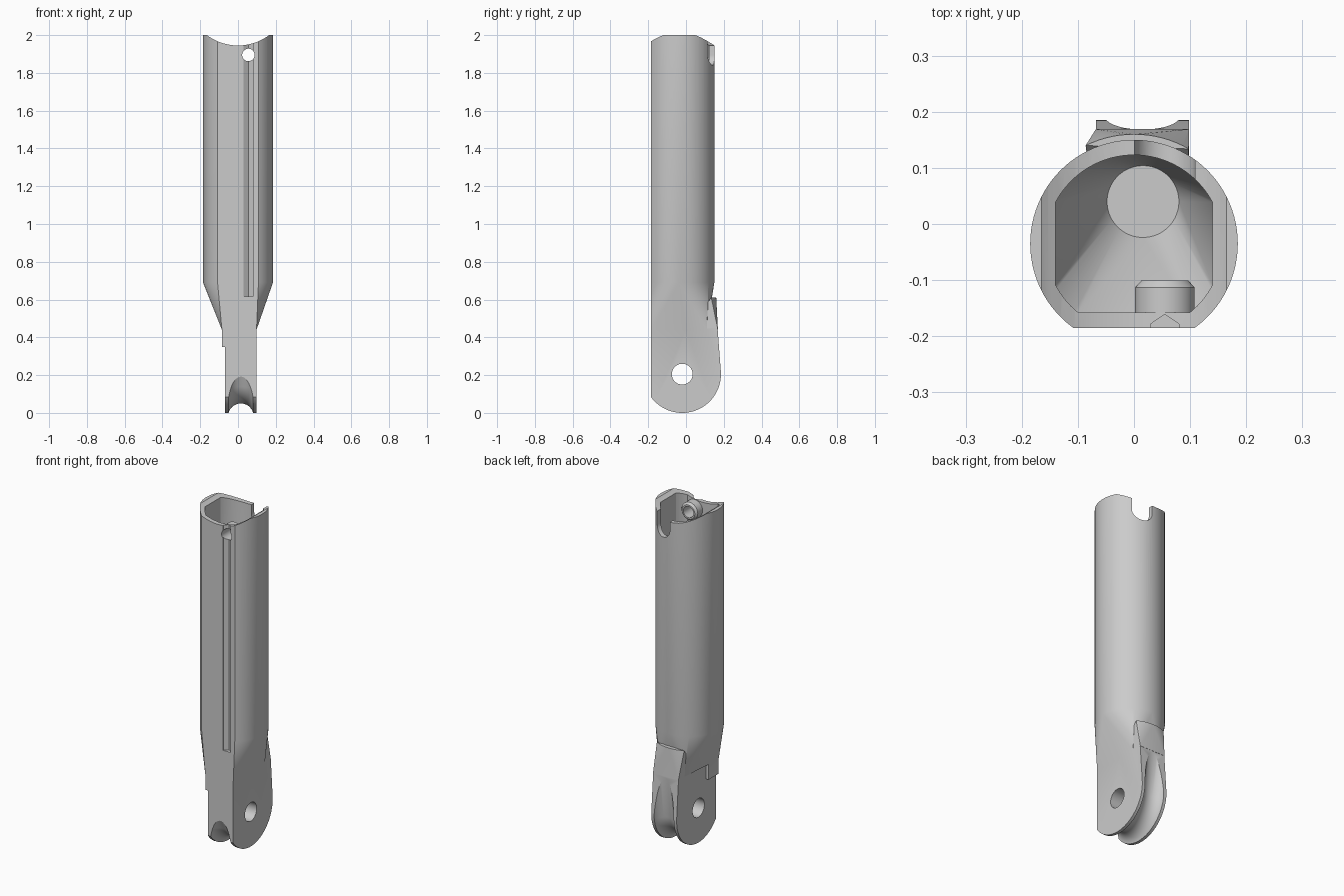
import bpy, bmesh
from math import sin, cos, radians, sqrt, pi
from mathutils import Vector

cube = bpy.data.objects.get("Cube")
if cube:
    bpy.data.objects.remove(cube, do_unlink=True)

CY = -0.035               # tube axis
LUG_Y, LUG_Z = -0.02, 0.205   # hinge axis
LUG_X0, LUG_X1 = -0.068, 0.098
BOSS_X, BOSS_Z = 0.055, 1.895
FRONT = -0.185

grey = bpy.data.materials.new("light grey")
grey.use_nodes = True
grey.diffuse_color = (0.6, 0.6, 0.6, 1)
grey.node_tree.nodes["Principled BSDF"].inputs["Base Color"].default_value = (0.6, 0.6, 0.6, 1)


def finish(name, bm):
    bmesh.ops.recalc_face_normals(bm, faces=bm.faces)
    mesh = bpy.data.meshes.new(name)
    bm.to_mesh(mesh)
    bm.free()
    mesh.materials.append(grey)
    ob = bpy.data.objects.new(name, mesh)
    bpy.context.collection.objects.link(ob)
    return ob


def hull(name, points):
    """Convex solid around the points."""
    bm = bmesh.new()
    for p in points:
        bm.verts.new(p)
    bmesh.ops.convex_hull(bm, input=bm.verts[:])
    bmesh.ops.delete(bm, geom=[v for v in bm.verts if not v.link_faces], context='VERTS')
    bmesh.ops.dissolve_limit(bm, angle_limit=0.002, verts=bm.verts[:], edges=bm.edges[:])
    return finish(name, bm)


def ring(r, n=96):
    return [(r * cos(2 * pi * i / n), r * sin(2 * pi * i / n)) for i in range(n)]


def section(r, half, front):
    """Circle cut by side planes and a front plane, in x and y."""
    pts = [(x, y + CY) for x, y in ring(r) if abs(x) < half and y + CY > front]
    fx = sqrt(r * r - (front - CY) ** 2)
    pts += [(s * fx, front) for s in (-1, 1)]
    if half < r:
        h = sqrt(r * r - half * half)
        pts += [(s * half, CY + t * h) for s in (-1, 1) for t in (-1, 1) if CY + t * h > front]
    return pts


def at(z, pts):
    return [(x, y, z) for x, y in pts]


def rod_y(x, z, r, y):
    return [(x + a, y, z + b) for a, b in ring(r, 64)]


def boolean(target, tool, op):
    mod = target.modifiers.new(op, 'BOOLEAN')
    mod.operation, mod.solver, mod.object = op, 'EXACT', tool
    bpy.context.view_layer.objects.active = target
    bpy.ops.object.modifier_apply(modifier=mod.name)
    bpy.data.objects.remove(tool, do_unlink=True)


# Tube tapering down to the hinge
outer = section(0.185, 1, FRONT)
foot = [(-0.085, FRONT), (-0.085, -0.09), (LUG_X0, -0.05), (LUG_X0, 0.11),
        (LUG_X1, 0.11), (LUG_X1, FRONT)]
body = hull("hinged_tube", at(2.0, outer) + at(0.69, outer) + at(0.44, foot))

# Rear shoulder with a small ledge
arc = [(x, y + CY) for x, y in ring(0.195) if y > 0 and -0.095 < x < 0.108]
rear = [(x, y) for x in (LUG_X0, LUG_X1) for y in (0.0, 0.169)]
boolean(body, hull("shoulder", at(0.61, arc) + at(0.44, rear)), 'UNION')

# Rounded hinge lug
side = [(LUG_Y + a, LUG_Z + b) for a, b in ring(0.205) if LUG_Y + a > FRONT]
side += [(FRONT, LUG_Z - sqrt(0.205 ** 2 - (FRONT - LUG_Y) ** 2)), (FRONT, 0.45), (0.167, 0.45)]
boolean(body, hull("lug", [(x, y, z) for x in (LUG_X0, LUG_X1) for y, z in side]), 'UNION')

# Lip on the side of the lug
boolean(body, hull("lip", [(x, y, z) for x in (-0.085, -0.03)
                           for y in (FRONT, -0.09) for z in (0.35, 0.46)]), 'UNION')

# Hollow inside with a funnel floor
inner = section(0.158, 0.14, -0.158)
well = [(0.016 + a, 0.04 + b) for a, b in ring(0.064)]
boolean(body, hull("hollow", at(2.1, inner) + at(0.7, inner) + at(0.46, well)), 'DIFFERENCE')

# Chamfered boss behind the front wall
boolean(body, hull("boss", rod_y(BOSS_X, BOSS_Z, 0.053, -0.17)
                   + rod_y(BOSS_X, BOSS_Z, 0.053, -0.113)
                   + rod_y(BOSS_X, BOSS_Z, 0.042, -0.101)), 'UNION')

# Saddle cut at the top
boolean(body, hull("saddle", rod_y(0, 2.22, 0.275, -0.4) + rod_y(0, 2.22, 0.275, 0.4)), 'DIFFERENCE')

# Boss hole, and the open notch opposite it
boolean(body, hull("boss_hole", rod_y(BOSS_X, BOSS_Z, 0.033, -0.3)
                   + rod_y(BOSS_X, BOSS_Z, 0.033, 0.0)), 'DIFFERENCE')
notch = [p for y in (0.03, 0.3) for z in (BOSS_Z, 2.2) for p in rod_y(BOSS_X, z, 0.054, y)]
boolean(body, hull("notch", notch), 'DIFFERENCE')

# Pointed groove down the front
vee = [(0.03, -0.25), (0.08, -0.25), (0.03, -0.178), (0.08, -0.178), (BOSS_X, -0.161)]
boolean(body, hull("front_groove", at(0.615, vee) + at(2.1, vee)), 'DIFFERENCE')

# Hinge pin hole
boolean(body, hull("pin_hole", [(x, LUG_Y + a, LUG_Z + b) for x in (-0.3, 0.3)
                                for a, b in ring(0.055, 64)]), 'DIFFERENCE')

# Round cable groove swept around the lug
MAJOR, MINOR, SIDES = 0.222, 0.067, 48
stations = [(-8, 0.5)] + [(-8 - 147 * i / 48, 0) for i in range(49)] + [(-155, -0.2)]
bm = bmesh.new()
loops = []
for angle, run in stations:
    t = radians(angle)
    out = Vector((0, cos(t), sin(t)))
    along = Vector((0, -sin(t), cos(t)))
    centre = Vector((0.015, LUG_Y, LUG_Z)) + out * MAJOR + along * run
    loops.append([bm.verts.new(centre + out * a + Vector((b, 0, 0))) for a, b in ring(MINOR, SIDES)])
for a, b in zip(loops, loops[1:]):
    for i in range(SIDES):
        j = (i + 1) % SIDES
        bm.faces.new((a[i], a[j], b[j], b[i]))
bm.faces.new(loops[0])
bm.faces.new(loops[-1])
boolean(body, finish("cable_groove", bm), 'DIFFERENCE')

# Smooth curved walls, crisp edges
bpy.ops.object.select_all(action='DESELECT')
body.select_set(True)
bpy.context.view_layer.objects.active = body
bpy.ops.object.shade_smooth_by_angle(angle=radians(25))
